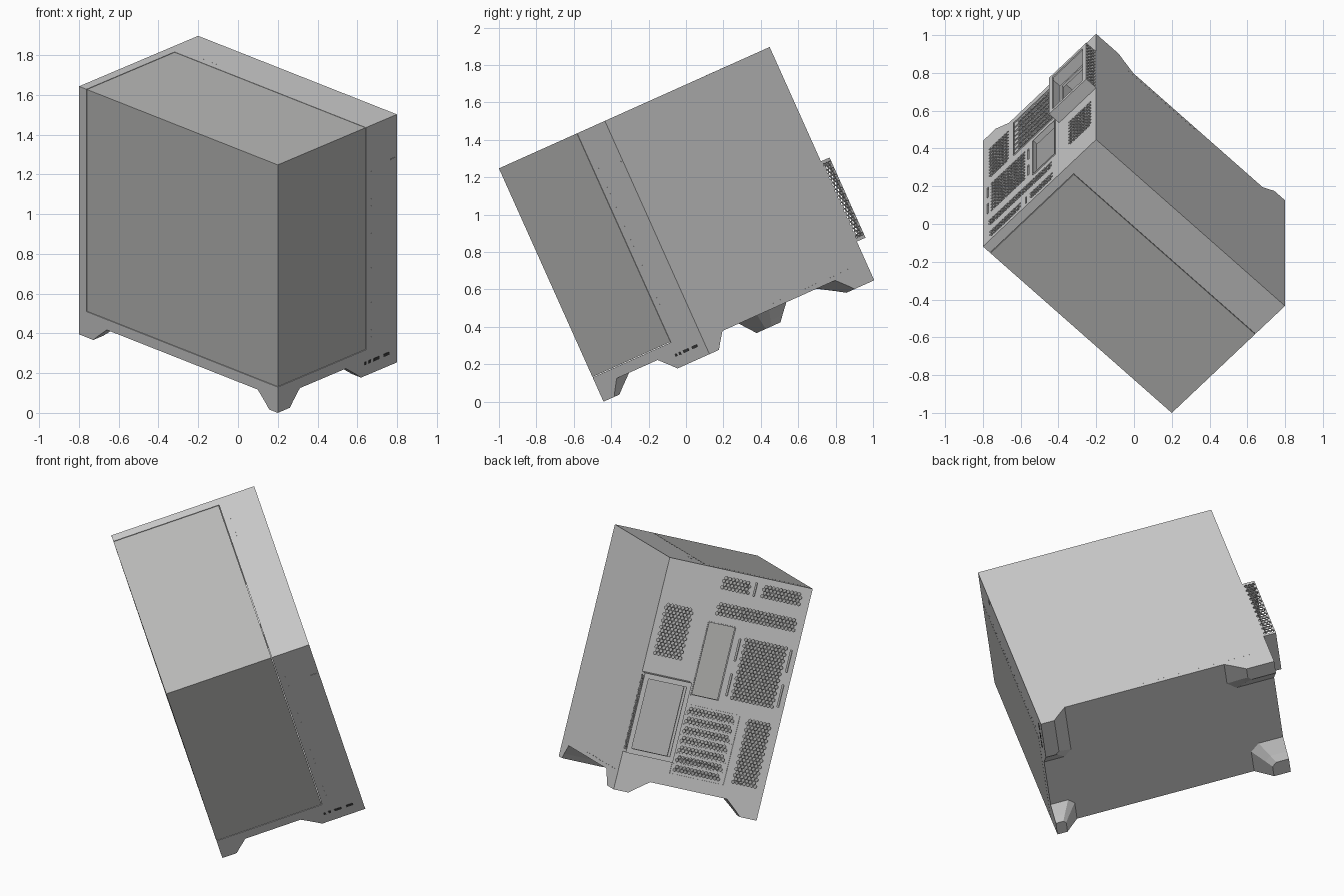
import bpy, bmesh, math
from mathutils import Matrix, Vector

if "Cube" in bpy.data.objects:
    bpy.data.objects.remove(bpy.data.objects["Cube"])

# Case in local axes: x = depth (front at 0), y = width (glass side at 0), z = height
L, W, H = 1.39, 0.863, 1.367
BASE, SILL, GX, GY, T = 0.085, 0.145, -1.334, 0.635, 0.014
parts = []

glass = bpy.data.materials.new("grey_glass")
glass.diffuse_color = (0.5, 0.5, 0.49, 1)
glass.use_nodes = True
glass.node_tree.nodes["Principled BSDF"].inputs["Base Color"].default_value = glass.diffuse_color
dark = bpy.data.materials.new("dark_port")
dark.diffuse_color = (0.05, 0.05, 0.05, 1)
dark.use_nodes = True
dark.node_tree.nodes["Principled BSDF"].inputs["Base Color"].default_value = dark.diffuse_color


def finish(name, bm, mat=None):
    me = bpy.data.meshes.new(name)
    bm.to_mesh(me)
    bm.free()
    ob = bpy.data.objects.new(name, me)
    bpy.context.collection.objects.link(ob)
    if mat:
        me.materials.append(mat)
    parts.append(ob)
    return ob


def add_box(bm, x0, x1, y0, y1, z0, z1):
    m = Matrix.Translation(((x0 + x1) / 2, (y0 + y1) / 2, (z0 + z1) / 2))
    bmesh.ops.create_cube(bm, size=1, matrix=m @ Matrix.Diagonal((x1 - x0, y1 - y0, z1 - z0, 1)))


def box(name, *dims, mat=None):
    bm = bmesh.new()
    add_box(bm, *dims)
    return finish(name, bm, mat)


ALONG_X = Matrix(((0, 0, 1, 0), (1, 0, 0, 0), (0, 1, 0, 0), (0, 0, 0, 1)))
ALONG_Y = Matrix.Rotation(math.pi / 2, 4, 'X')


def hexes(bm, a0, a1, z0, z1, at, rot=ALONG_X, pitch=0.022):
    """Fill a rectangle with a staggered grid of hexagonal cutters."""
    step = pitch * 0.866
    rows = max(1, int((z1 - z0 - pitch) / step + 1.01))
    cols = max(1, int((a1 - a0) / pitch))
    zs = (z0 + z1) / 2 - (rows - 1) * step / 2
    a_s = (a0 + a1) / 2 - (cols - 0.5) * pitch / 2 + pitch / 4
    for r in range(rows):
        for c in range(cols - r % 2):
            a, z = a_s + (c + 0.5 * (r % 2)) * pitch, zs + r * step
            pos = (at, a, z) if rot is ALONG_X else (a, at, z)
            bmesh.ops.create_cone(bm, cap_ends=True, segments=6, radius1=pitch * 0.46,
                                  radius2=pitch * 0.46, depth=0.06,
                                  matrix=Matrix.Translation(pos) @ rot)


def cut(ob, bm):
    cutter = finish("cutter", bm)
    cutter.hide_render = True
    mod = ob.modifiers.new("cut", 'BOOLEAN')
    mod.operation, mod.solver, mod.object = 'DIFFERENCE', 'MANIFOLD', cutter
    bpy.context.view_layer.objects.active = ob
    bpy.ops.object.modifier_apply(modifier=mod.name)
    parts.remove(cutter)
    bpy.data.objects.remove(cutter)


# Glass panes
box("side_glass", GX, 0, 0, T, SILL, H, mat=glass)
box("front_glass", -T, 0, T, GY, SILL, H, mat=glass)
box("top_glass", GX, -T, T, GY, H - T, H, mat=glass)

# Metal shell
box("bottom_tray", -L, 0, 0, W, BASE, SILL - 0.003)
box("right_panel", -L, 0, W - T, W, SILL - 0.003, H)
box("front_panel", -T, 0, GY + 0.003, W - T, SILL - 0.003, H)
box("top_panel", -L, -T, GY + 0.003, W - T, H - T, H)
box("rear_top_rail", -L, GX - 0.004, 0, GY + 0.003, H - T, H)
box("rear_side_rail", -L, GX - 0.004, 0, T, SILL - 0.003, H - T)
box("inner_divider", -L + T, -0.06, 0.575, 0.587, SILL - 0.003, H - T)

# Rear panel: rectangles given as (s, t) = distance from right panel, distance from top
rear = box("rear_panel", -L, -L + T, T, W - T, SILL - 0.003, H - T)
bm = bmesh.new()
vents = [(.33, .51, .028, .122), (.57, .82, .033, .117), (.33, .83, .186, .268),
         (.54, .805, .352, .725), (.035, .215, .25, .57), (.655, .83, .797, 1.197)]
vents += [(.31, .60, .81 + i * .057, .852 + i * .057) for i in range(7)]
for s0, s1, t0, t1 in vents:
    hexes(bm, W - s1, W - s0, H - t1, H - t0, -L)
slots = [(s, s + .011, t, t + .13) for s in (.512, .822) for t in (.37, .575)]
slots += [(.53, .54, .035, .115)]
io = (.316, .475, .314, .74)
psu = (.028, .262, .70, 1.115)
for s0, s1, t0, t1 in slots + [io, psu]:
    add_box(bm, -L - .03, -L + .03, W - s1, W - s0, H - t1, H - t0)
cut(rear, bm)


def frame(name, s0, s1, t0, t1, x0, x1, w):
    bm = bmesh.new()
    y0, y1, z0, z1 = W - s1, W - s0, H - t1, H - t0
    add_box(bm, x0, x1, y0 - w, y0, z0 - w, z1 + w)
    add_box(bm, x0, x1, y1, y1 + w, z0 - w, z1 + w)
    add_box(bm, x0, x1, y0, y1, z0 - w, z0)
    add_box(bm, x0, x1, y0, y1, z1, z1 + w)
    return finish(name, bm)


frame("port_opening_frame", *io, -L - .006, -L + .025, .006)
frame("expansion_slot_frame", .303, .622, .803, 1.207, -L - .006, -L, .005)

# Raised bars between expansion slots
for i in range(6):
    z = H - .8595 - i * .057
    box("expansion_slot_bar", -L - .005, -L, W - .617, W - .308, z - .004, z + .004)

# Power supply bracket protruding from the rear, vented on its outer side
bracket = box("power_supply_bracket", -L - .073, -L, W - .283, W, H - 1.14, H - .67)
bm = bmesh.new()
add_box(bm, -L - .065, -L + .02, W - .275, W - .008, H - 1.132, H - .678)
cut(bracket, bm)
bm = bmesh.new()
add_box(bm, -L - .1, -L - .03, W - .258, W - .028, H - 1.11, H - .70)
cut(bracket, bm)
bm = bmesh.new()
hexes(bm, -L - .071, -L - .003, H - 1.13, H - .68, W, ALONG_Y)
cut(bracket, bm)


# Corner feet: outer faces flush, inner faces tapered
def foot(name, cx, cy, dx, dy, top, bottom):
    bm = bmesh.new()
    rings = []
    for (a, b), z in ((bottom, 0), (((top[0] + bottom[0] * 2) / 3, (top[1] + bottom[1] * 2) / 3), .03),
                      (top, BASE)):
        k = 0.25 * min(a, b)
        pts = [(0, 0), (a, 0), (a, b - k), (a - k, b), (0, b)]
        rings.append([bm.verts.new((cx + dx * p, cy + dy * q, z)) for p, q in pts])
    bm.faces.new(rings[0])
    bm.faces.new(rings[-1])
    for lo, hi in zip(rings, rings[1:]):
        for i in range(5):
            j = (i + 1) % 5
            bm.faces.new((lo[i], lo[j], hi[j], hi[i]))
    bmesh.ops.recalc_face_normals(bm, faces=bm.faces)
    finish(name, bm)


foot("front_left_foot", 0, 0, -1, 1, (.14, .16), (.06, .087))
foot("front_right_foot", 0, W, -1, -1, (.165, .37), (.08, .26))
foot("rear_left_foot", -L, 0, 1, 1, (.195, .20), (.10, .10))
foot("rear_right_foot", -L, W, 1, -1, (.275, .20), (.165, .09))

# Front ports, power button and small trim dots
for y, w in ((.635, .014), (.665, .014), (.715, .042), (.785, .042)):
    box("front_port", -.004, .002, y - w / 2, y + w / 2, .061, .077, mat=dark)
box("power_button", -.002, .003, .815, .85, H - .236, H - .23)
bm = bmesh.new()
for i in range(28):
    z = .2 + i * .038
    add_box(bm, -.002, .001, .674, .678, z - .002, z + .002)
for i in range(24):
    x = -1.3 + i * .03
    add_box(bm, x - .002, x + .002, W - .002, W + .001, .108, .112)
for i in range(6):
    x = -1.2 + i * .03
    add_box(bm, x - .002, x + .002, .674, .678, H - .002, H + .001)
finish("trim_dots", bm)

# Tilt the whole case into its pose
pose = (Matrix.Translation((.2, -.441, 0)) @ Matrix.Rotation(math.radians(24.15), 4, 'X')
        @ Matrix.Rotation(math.radians(-44), 4, 'Z'))
for ob in parts:
    ob.matrix_world = pose
